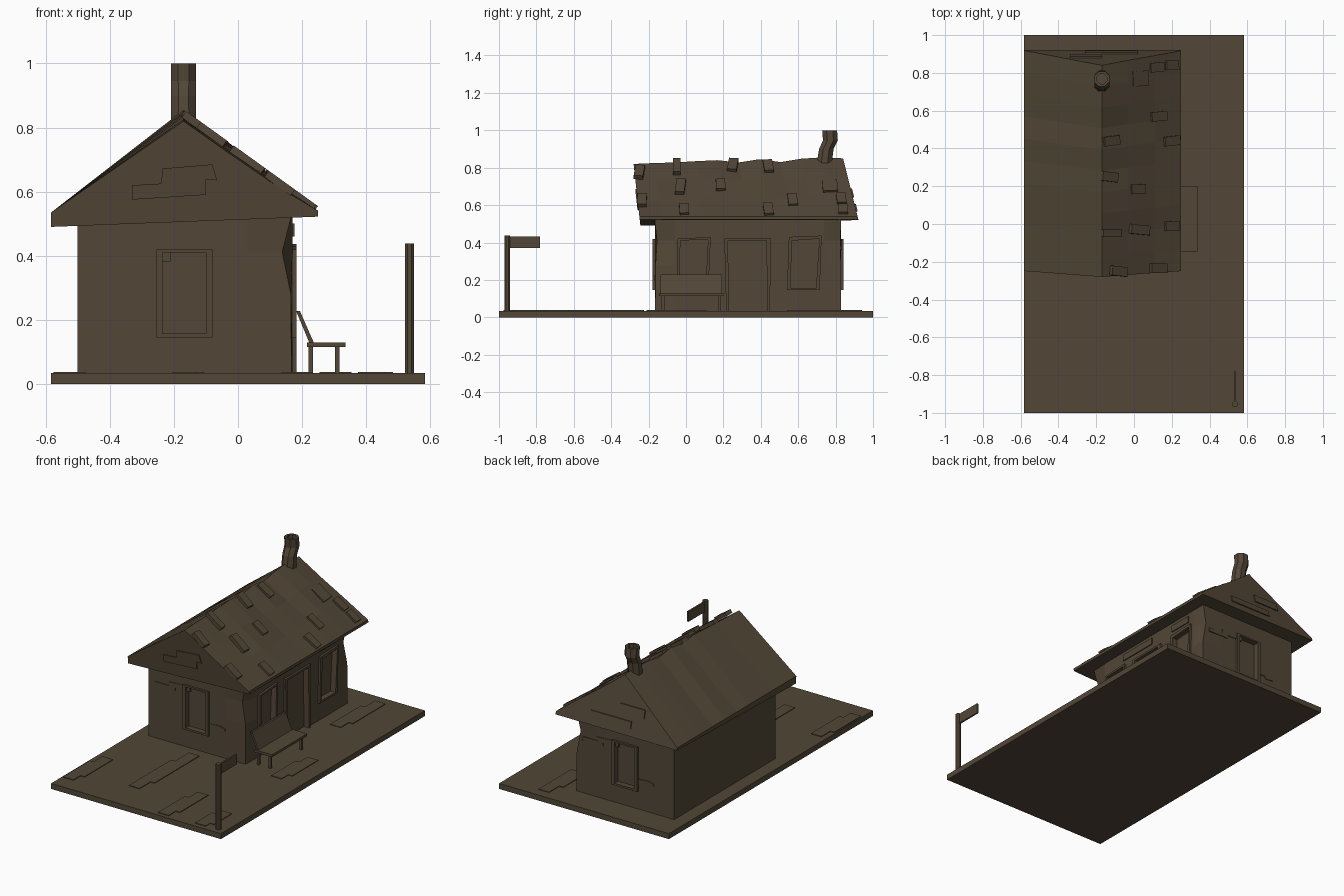
import bpy, bmesh, math, random
from mathutils import Vector, Matrix

if "Cube" in bpy.data.objects:
    bpy.data.objects.remove(bpy.data.objects["Cube"])

random.seed(4)
mat = bpy.data.materials.new("dark_brown")
mat.diffuse_color = (0.085, 0.062, 0.038, 1)
mat.use_nodes = True
mat.node_tree.nodes["Principled BSDF"].inputs["Base Color"].default_value = mat.diffuse_color


def loft(name, rings):
    """Closed skin through rings of equal point count, capped at both ends."""
    bm = bmesh.new()
    vs = [[bm.verts.new(p) for p in r] for r in rings]
    n = len(rings[0])
    for a, b in zip(vs, vs[1:]):
        for i in range(n):
            k = (i + 1) % n
            bm.faces.new((a[i], a[k], b[k], b[i]))
    bm.faces.new(vs[0])
    bm.faces.new(vs[-1])
    bmesh.ops.recalc_face_normals(bm, faces=bm.faces)
    me = bpy.data.meshes.new(name)
    bm.to_mesh(me)
    bm.free()
    ob = bpy.data.objects.new(name, me)
    bpy.context.collection.objects.link(ob)
    me.materials.append(mat)
    return ob


def prism(name, pts, off):
    o = Vector(off)
    return loft(name, [pts, [Vector(p) + o for p in pts]])


def box(name, x0, x1, y0, y1, z0, z1):
    return prism(name, [(x0, y0, z0), (x1, y0, z0), (x1, y1, z0), (x0, y1, z0)], (0, 0, z1 - z0))


def on_plane(side, pts):
    """2D outline to 3D on the front, back or right wall."""
    f = {"front": lambda u, v: (u, -0.165, v),
         "back": lambda u, v: (u, 0.83, v),
         "right": lambda u, v: (0.17, u, v)}[side]
    return [Vector(f(u, v)) for u, v in pts]


OUT = {"front": Vector((0, -1, 0)), "back": Vector((0, 1, 0)), "right": Vector((1, 0, 0))}

# Ground slab with slightly raised paving patches
box("ground_slab", -0.583, 0.583, -1, 1, 0, 0.034)
PATCH = [(-.05, -.5), (.03, -.5), (.03, -.3), (.06, -.3), (.06, .5), (-.02, .5), (-.02, .25), (-.05, .25)]
for x, y, l in [(-.16, -.5, .55), (-.53, -.72, .35), (.18, -.8, .35), (.3, .74, .4),
                (.42, -.05, .32), (.43, -.86, .22)]:
    prism("paving_patch", [(x + u * .9, y + v * l, .03) for u, v in PATCH], (0, 0, .008))

# Walls, with the two right-hand corners pinched in
rings = []
for z, fx, fy, bx, by in [(.03, .167, -.165, .17, .83), (.28, .165, -.163, .17, .828),
                          (.41, .138, -.155, .145, .825), (.53, .168, -.168, .17, .83)]:
    rings.append([(-.5, -.165, z), (.03, -.165, z), (fx, fy, z), (.17, -.06, z),
                  (.17, .74, z), (bx, by, z), (.03, .83, z), (-.5, .83, z)])
walls = loft("walls", rings)


# Openings: a cut recess plus a thin protruding frame
def opening(name, side, outer, inner, depth=.022, proud=.013):
    n = OUT[side]
    i, o = on_plane(side, inner), on_plane(side, outer)
    cut = prism(name + "_cutter", [p - n * depth for p in i], n * (depth + .05))
    cut.hide_render = True
    cut.hide_viewport = True
    m = walls.modifiers.new(name, "BOOLEAN")
    m.operation, m.object, m.solver = "DIFFERENCE", cut, "EXACT"
    a, b = n * -.006, n * proud
    loft_rings = []
    for k in range(len(o)):
        loft_rings.append([o[k] + a, o[k] + b, i[k] + b, i[k] + a])
    bm_rings = loft_rings + ([loft_rings[0]] if "door" not in name else [])
    ob = loft(name + "_frame", bm_rings)
    if "door" not in name:
        bm = bmesh.new()
        bm.from_mesh(ob.data)
        caps = [f for f in bm.faces if f.index >= len(bm.faces) - 2]
        bmesh.ops.delete(bm, geom=caps, context="FACES_ONLY")
        bmesh.ops.remove_doubles(bm, verts=bm.verts, dist=1e-5)
        bmesh.ops.recalc_face_normals(bm, faces=bm.faces)
        bm.to_mesh(ob.data)
        bm.free()


def rect(x0, x1, z0, z1):
    return [(x0, z0), (x0, z1), (x1, z1), (x1, z0)]


for side in ("front", "back"):
    opening(side + "_window", side, rect(-.255, -.08, .145, .42), rect(-.235, -.1, .157, .41))
win_out = [(.54, .145), (.55, .43), (.725, .437), (.715, .145)]
win_in = [(.558, .158), (.567, .41), (.713, .42), (.695, .155)]
opening("right_window_back", "right", win_out, win_in)
opening("right_window_front", "right", [(-.05, .145), (-.045, .42), (.132, .43), (.12, .145)],
        [(-.035, .157), (-.03, .41), (.118, .417), (.105, .157)])
opening("door", "right", [(.215, .034), (.205, .422), (.455, .422), (.448, .034)],
        [(.23, .034), (.224, .41), (.43, .41), (.435, .034)])


# Roof: solid gabled block, sagging ridge and uneven right slope
def front_y(z):
    return -.245 - .11 * (z - .5)


def back_y(z):
    return .92 - .25 * (z - .53)


ridge = [.82, .825, .828, .835, .84, .828, .845, .83, .848, .855, .85]
rings = []
for j, rz in enumerate(ridge):
    t = j / (len(ridge) - 1)
    sec = [(-.583, .49 + .03 * t), (-.583, .535), (-.17, rz)]
    for s in (.33, .67):
        sec.append((-.17 + .42 * s, rz + (.537 - rz) * s + random.uniform(-.008, .008)))
    sec += [(.25, .54), (.25, .522)]
    rings.append([(x, front_y(z) * (1 - t) + back_y(z) * t, z) for x, z in sec])
loft("roof", rings)

# Loose shingles on the right slope (x, y, length, width)
SHINGLES = [(.03, .77, .1, .08), (.13, .57, .1, .05), (.2, .44, .1, .05), (-.13, .25, .1, .05),
            (.02, .185, .09, .05), (.2, -.01, .09, .05), (-.12, -.05, .12, .04), (.03, -.03, .12, .05),
            (.13, -.235, .1, .05), (-.08, -.25, .1, .05), (-.12, .44, .1, .05), (.12, .83, .09, .05),
            (.2, .84, .08, .05)]
ang = math.atan(.72)
for x, y, l, w in SHINGLES:
    m = Matrix.Translation((x, y, .842 - (x + .17) * .72)) @ Matrix.Rotation(ang, 4, "Y") \
        @ Matrix.Rotation(random.uniform(-.12, .12), 4, "Z")
    c = [m @ Vector((a * l / 2, b * w / 2, -.012)) for a, b in ((-1, -1), (1, -1), (1, 1), (-1, 1))]
    prism("shingle", c, m.to_3x3() @ Vector((0, 0, .024)))

# Exposed brick patches on the gables and walls
GABLE = [(-.33, .575), (-.10, .59), (-.10, .638), (-.065, .635), (-.08, .685), (-.235, .672), (-.24, .625), (-.33, .62)]
prism("front_gable_bricks", [(x, front_y(z) + .005, z) for x, z in GABLE], (0, -.011, 0))
prism("back_gable_bricks_low", [(x, back_y(z) - .005, z) for x, z in rect(-.26, .02, .565, .605)], (0, .012, 0))
prism("back_gable_bricks_high", [(x, back_y(z) - .005, z) for x, z in rect(-.34, -.17, .64, .69)], (0, .012, 0))
LONG = [(-.455, .36), (-.315, .362), (-.315, .382), (-.21, .382), (-.21, .415), (-.358, .408), (-.355, .384), (-.455, .384)]
SHORT = [(-.085, .212), (-.03, .212), (-.03, .196), (.03, .202), (.03, .216), (-.01, .226), (-.085, .22)]
for side, s, dx in (("front", 1, 0), ("back", -1, -.33)):
    for nm, pts in (("long", LONG), ("short", SHORT)):
        prism(f"{side}_{nm}_bricks", [p - OUT[side] * .005 for p in on_plane(side, [(s * u + dx, v) for u, v in pts])],
              OUT[side] * .009)
for y0, y1 in ((.11, .37), (.55, .7)):
    box("right_wall_bricks", .165, .176, y0, y1, .46, .5)


# Bent hollow stovepipe
def circle(x, y, z, r, n=8):
    return [(x + r * math.cos((k + .5) * math.tau / n), y + r * math.sin((k + .5) * math.tau / n), z) for k in range(n)]


loft("chimney", [circle(-.17, y, z, r) for y, z, r in
                 [(.74, .74, .043), (.742, .84, .043), (.75, .9, .042), (.772, .945, .043), (.768, 1.0, .043),
                  (.768, 1.0, .028), (.768, .93, .028)]])

# Bench
box("bench_seat", .215, .335, -.145, .2, .115, .13)
prism("bench_back", [(.222, -.137, .13), (.236, -.137, .13), (.193, -.137, .228), (.181, -.137, .228)], (0, .33, 0))
for x in (.22, .302):
    for y in (-.13, .172):
        box("bench_leg", x, x + .014, y, y + .014, .034, .117)

# Sign post
loft("sign_post", [circle(.535, -.955, z, .016) for z in (.034, .438)])
box("sign_board", .53, .54, -.942, -.78, .37, .433)
